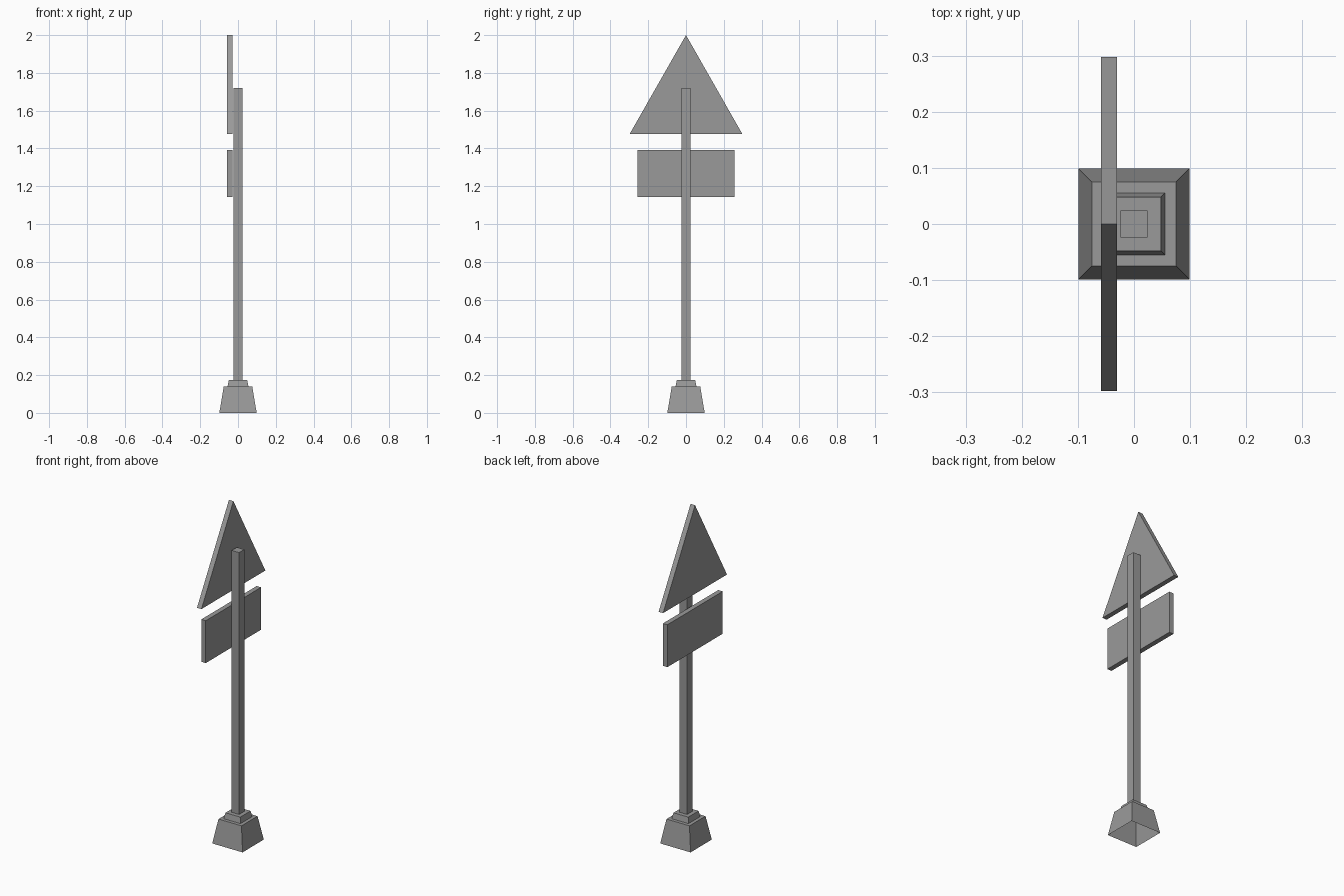
import bpy
import bmesh

cube = bpy.data.objects.get("Cube")
if cube:
    bpy.data.objects.remove(cube, do_unlink=True)

grey = bpy.data.materials.new("plain_grey")
grey.use_nodes = True
colour = (0.32, 0.32, 0.32, 1)
grey.diffuse_color = colour
grey.node_tree.nodes["Principled BSDF"].inputs["Base Color"].default_value = colour


def add_object(name, bm):
    bmesh.ops.recalc_face_normals(bm, faces=bm.faces)
    mesh = bpy.data.meshes.new(name)
    bm.to_mesh(mesh)
    bm.free()
    mesh.materials.append(grey)
    obj = bpy.data.objects.new(name, mesh)
    bpy.context.collection.objects.link(obj)
    return obj


def square_stack(name, levels):
    """Skin square rings given as (half width, height); top closed, bottom open."""
    bm = bmesh.new()
    rings = [[bm.verts.new((sx * h, sy * h, z))
              for sx, sy in ((-1, -1), (1, -1), (1, 1), (-1, 1))] for h, z in levels]
    for low, high in zip(rings, rings[1:]):
        for i in range(4):
            j = (i + 1) % 4
            bm.faces.new((low[i], low[j], high[j], high[i]))
    bm.faces.new(rings[-1])
    return add_object(name, bm)


def sign_panel(name, outline, back=-0.03, thickness=0.029):
    """Extrude a (y, z) outline away from the post."""
    bm = bmesh.new()
    face = bm.faces.new([bm.verts.new((back, y, z)) for y, z in outline])
    new = bmesh.ops.extrude_face_region(bm, geom=[face], use_keep_orig=True)["geom"]
    bmesh.ops.translate(bm, vec=(-thickness, 0, 0),
                        verts=[v for v in new if isinstance(v, bmesh.types.BMVert)])
    return add_object(name, bm)


# Stepped, hollow foot
square_stack("base", [(0.099, 0), (0.075, 0.141), (0.055, 0.141),
                      (0.048, 0.175), (0.024, 0.175)])

# Square post
square_stack("post", [(0.024, 0.175), (0.024, 1.72)])

# Sign panels
sign_panel("triangle_sign", [(-0.298, 1.477), (0.298, 1.477), (0, 2)])
sign_panel("rectangle_sign", [(-0.258, 1.143), (0.258, 1.143),
                              (0.258, 1.393), (-0.258, 1.393)])
